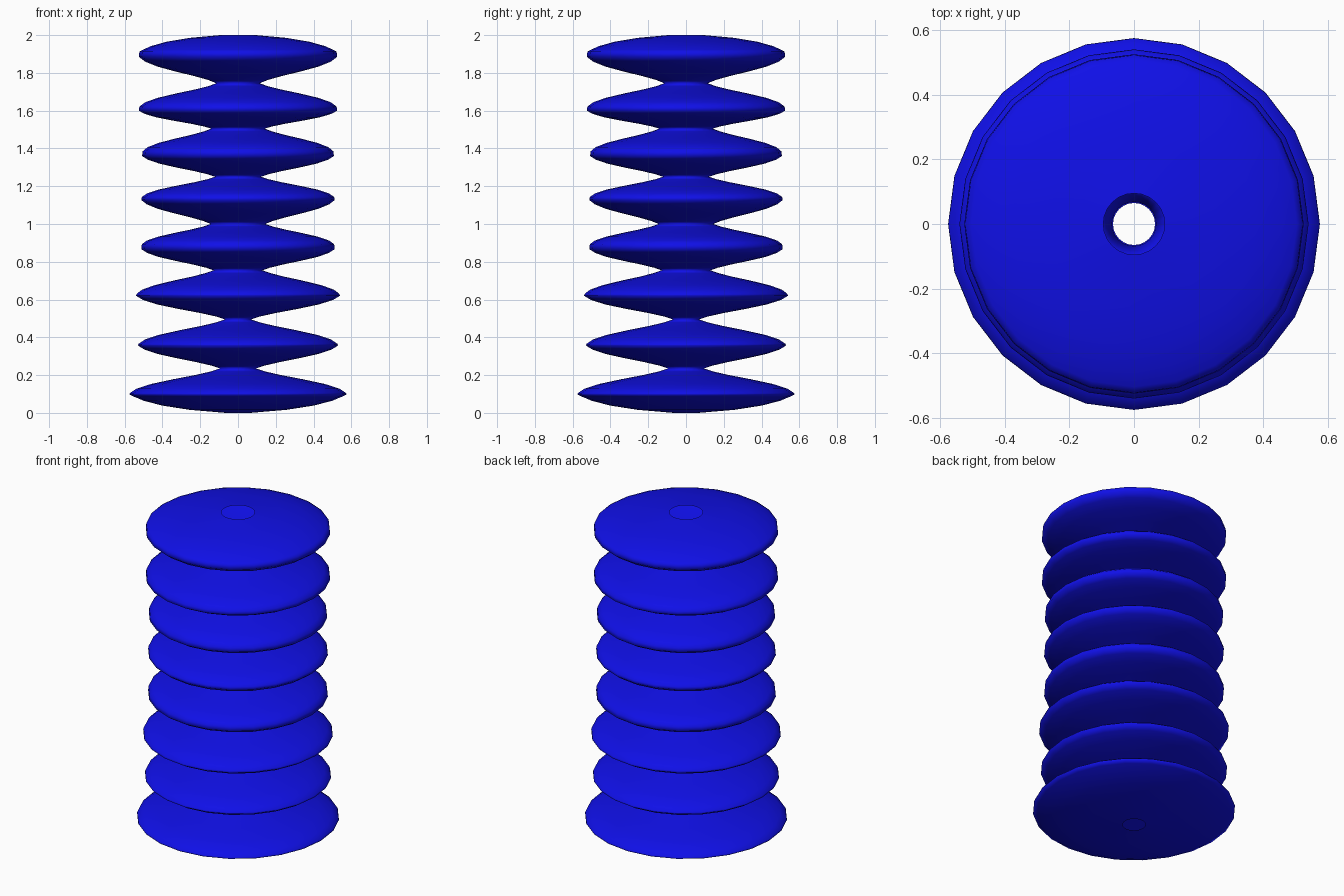
import bpy, bmesh, math

if "Cube" in bpy.data.objects:
    bpy.data.objects.remove(bpy.data.objects["Cube"])

SIDES = 24

# Rims: (radius, lower z, upper z); necks: (radius, z), first and last are the open ends
rims = [(0.575, 0.097, 0.105), (0.53, 0.357, 0.365), (0.54, 0.62, 0.63),
        (0.512, 0.867, 0.893), (0.512, 1.127, 1.143), (0.508, 1.36, 1.385),
        (0.525, 1.6, 1.622), (0.525, 1.885, 1.912)]
necks = [(0.065, 0.0), (0.095, 0.235), (0.068, 0.495), (0.13, 0.755), (0.145, 1.0),
         (0.122, 1.25), (0.142, 1.505), (0.115, 1.745), (0.095, 2.0)]

# Shape between neck and rim: (radius fraction, height fraction from the rim)
flank = [(0.92, 0.18), (0.76, 0.37), (0.52, 0.56), (0.28, 0.73), (0.1, 0.88)]
cap = [(0.95, 0.12), (0.85, 0.34), (0.66, 0.6), (0.38, 0.83)]


def side(rim_r, rim_z, neck, shape):
    """Points from the rim to the neck, neither end included."""
    nr, nz = neck
    return [(nr + (rim_r - nr) * f, rim_z + (nz - rim_z) * h) for f, h in shape]


# Full bellows profile, bottom to top
profile = [necks[0]]
last = len(rims) - 1
for i, (r, z0, z1) in enumerate(rims):
    profile += reversed(side(r, z0, necks[i], cap if i == 0 else flank))
    profile += [(r, z0), (r - 0.003, z1)]
    profile += side(r, z1, necks[i + 1], cap if i == last else flank)
    profile.append(necks[i + 1])

# Revolve into a hollow, open-ended skin
bm = bmesh.new()
rings = []
for r, z in profile:
    rings.append([bm.verts.new((r * math.cos(a), r * math.sin(a), z))
                  for a in (2 * math.pi * k / SIDES for k in range(SIDES))])
for a, b in zip(rings, rings[1:]):
    for k in range(SIDES):
        n = (k + 1) % SIDES
        bm.faces.new((a[k], a[n], b[n], b[k])).smooth = True

mesh = bpy.data.meshes.new("bellows")
bm.to_mesh(mesh)
bm.free()
bellows = bpy.data.objects.new("bellows", mesh)
bpy.context.collection.objects.link(bellows)

# Blue rubber
blue = bpy.data.materials.new("blue_rubber")
blue.diffuse_color = (0.005, 0.005, 0.8, 1)
blue.use_nodes = True
blue.node_tree.nodes["Principled BSDF"].inputs["Base Color"].default_value = blue.diffuse_color
mesh.materials.append(blue)
